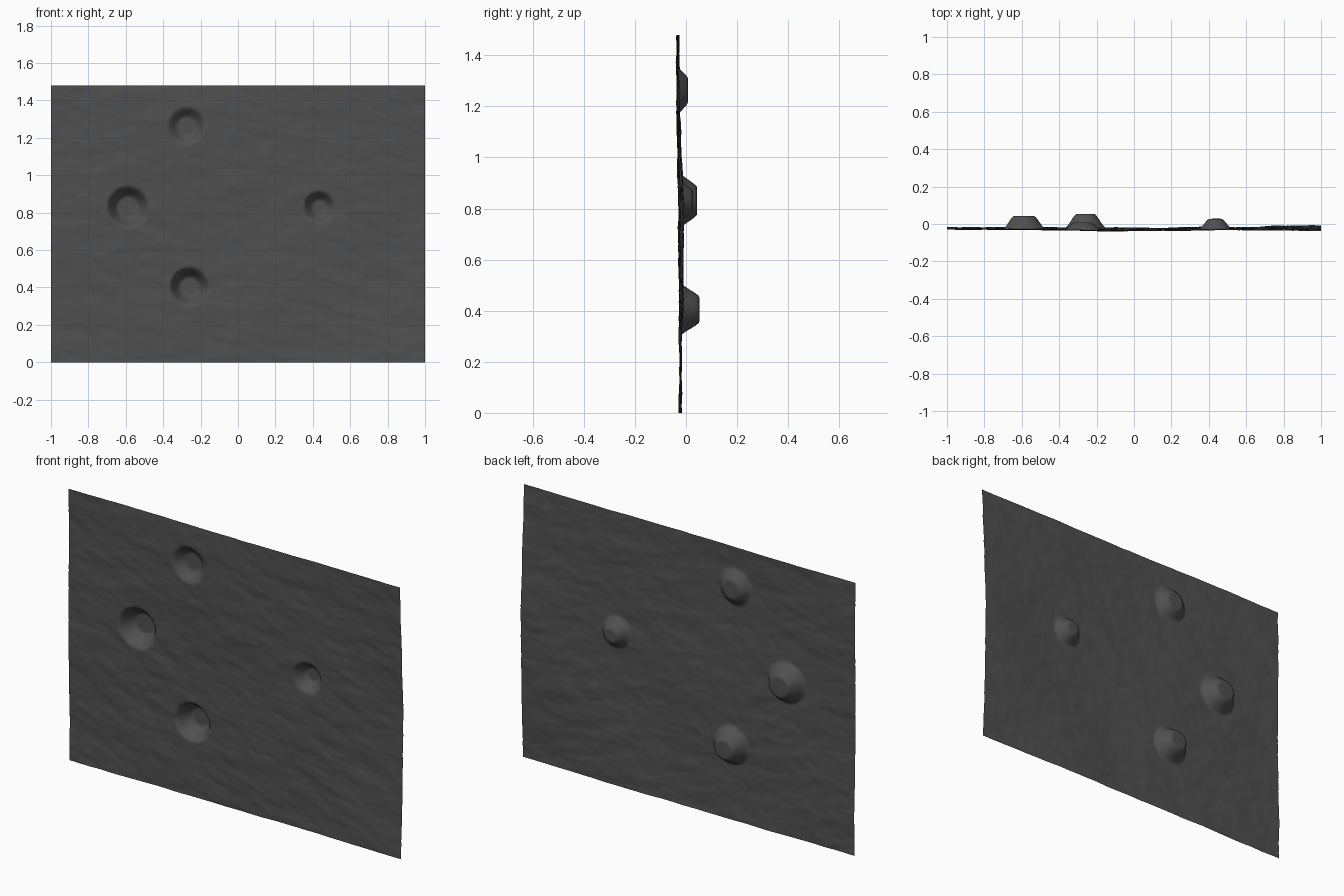
import bpy, bmesh, math
from mathutils import Vector, noise

if "Cube" in bpy.data.objects:
    bpy.data.objects.remove(bpy.data.objects["Cube"])

HEIGHT = 1.48
# crater centre x, centre z, rim radius, floor radius, y of the floor
CRATERS = [(-0.275, 1.262, 0.100, 0.048, 0.010),
           (-0.588, 0.830, 0.112, 0.055, 0.043),
           (-0.260, 0.405, 0.105, 0.050, 0.052),
           (0.435, 0.832, 0.085, 0.036, 0.028)]


def sheet_y(x, z):
    """Gently warped sheet with fine sideways-stretched roughness."""
    y = -0.020 - 0.008 * z / HEIGHT
    # right edge bows backward, upper middle swells forward
    y += 0.016 * max(0, x) ** 2 * (math.sin(math.pi * z / HEIGHT) - 0.35)
    y -= 0.012 * math.exp(-((x + 0.1) ** 2 + (z - 1.1) ** 2) / 0.12)
    y += 0.009 * noise.noise(Vector((x * 2.0, 3.7, z * 2.2)))
    s = z + 0.15 * x
    y += 0.0042 * noise.fractal(Vector((x * 5, 9.1, s * 10)), 0.8, 2.0, 4)
    return y


def wall_y(x, z):
    """Sheet with craters pushed in towards the back."""
    y = sheet_y(x, z)
    for cx, cz, rim, floor, depth in CRATERS:
        r = math.hypot(x - cx, z - cz)
        if r < rim:
            t = min(1, (rim - r) / (rim - floor))
            t = 0.6 * t + 0.4 * t * t * (3 - 2 * t)
            bottom = depth + 0.15 * (y + 0.025)
            y += (bottom - y) * t
    return y


# rock sheet
bm = bmesh.new()
bmesh.ops.create_grid(bm, x_segments=220, y_segments=164, size=1)
for v in bm.verts:
    x, z = v.co.x, (v.co.y + 1) * HEIGHT / 2
    v.co = (x, wall_y(x, z), z)
bm.normal_update()
mesh = bpy.data.meshes.new("rock_wall")
bm.to_mesh(mesh)
bm.free()
for p in mesh.polygons:
    p.use_smooth = True

# dark grey stone
stone = bpy.data.materials.new("dark_grey_stone")
stone.diffuse_color = (0.08, 0.08, 0.08, 1)
stone.use_nodes = True
stone.node_tree.nodes["Principled BSDF"].inputs["Base Color"].default_value = stone.diffuse_color
mesh.materials.append(stone)
wall = bpy.data.objects.new("rock_wall", mesh)
bpy.context.collection.objects.link(wall)
